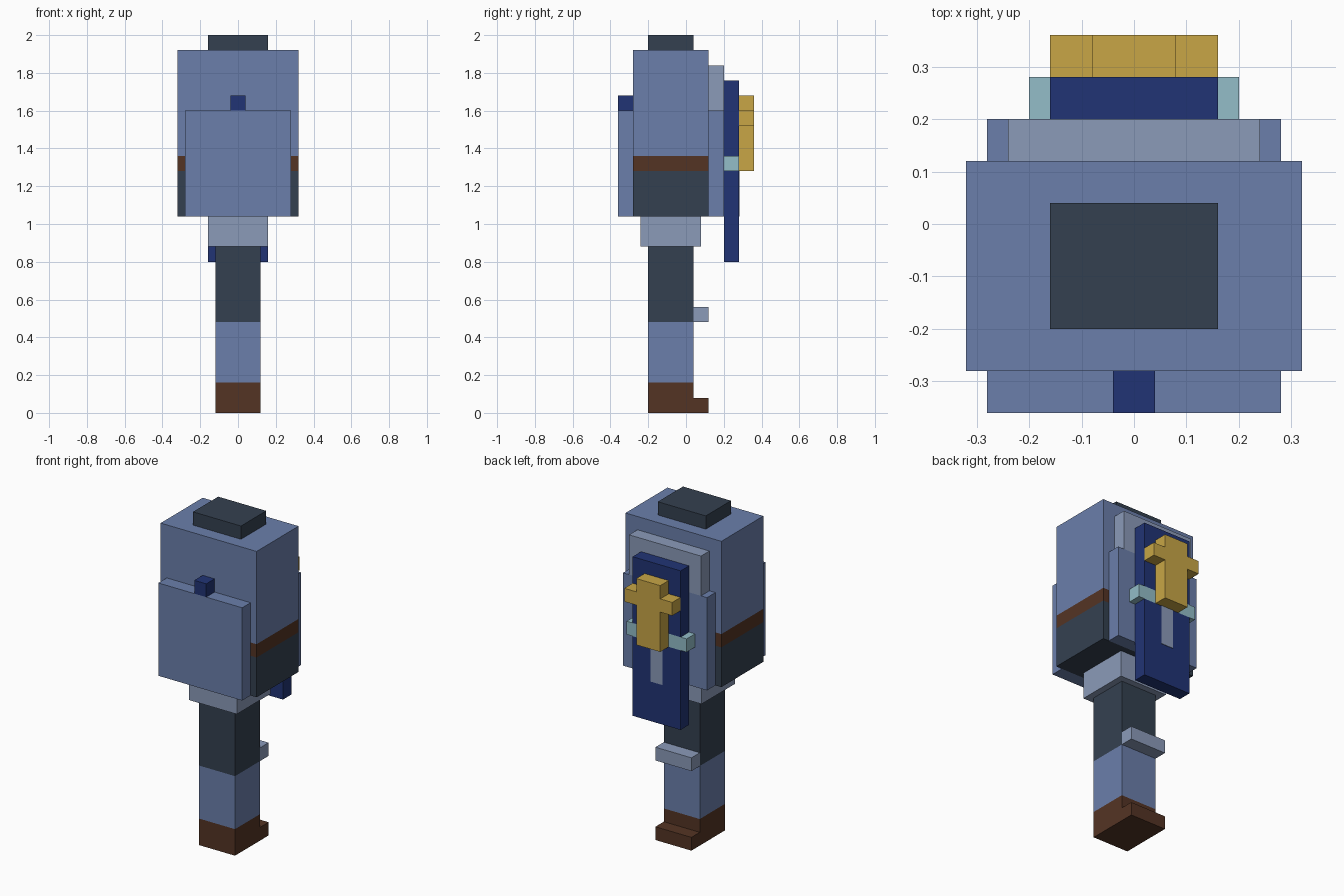
import bpy, bmesh
from mathutils import Vector

cube = bpy.data.objects.get("Cube")
if cube:
    bpy.data.objects.remove(cube, do_unlink=True)


def material(name, rgb):
    # 8-bit display colour to linear
    lin = [((c / 255 + 0.055) / 1.055) ** 2.4 for c in rgb] + [1]
    mat = bpy.data.materials.new(name)
    mat.use_nodes = True
    mat.diffuse_color = lin
    mat.node_tree.nodes["Principled BSDF"].inputs["Base Color"].default_value = lin
    return mat


BLUE = material("steel blue", (107, 127, 171))
PALE = material("pale blue grey", (139, 155, 185))
DARK = material("dark slate", (52, 64, 80))
BROWN = material("leather brown", (84, 52, 36))
NAVY = material("navy", (33, 52, 117))
GOLD = material("gold", (200, 166, 70))
TEAL = material("light teal", (147, 189, 200))


def finish(name, bm, mats):
    mesh = bpy.data.meshes.new(name)
    bmesh.ops.recalc_face_normals(bm, faces=bm.faces)
    bm.to_mesh(mesh)
    bm.free()
    for mat in mats:
        mesh.materials.append(mat)
    obj = bpy.data.objects.new(name, mesh)
    bpy.context.collection.objects.link(obj)
    return obj


def block(name, half_width, y, z, mats, cuts=()):
    """Box centred on x; cuts are heights where the next material begins."""
    bm = bmesh.new()
    bmesh.ops.create_cube(bm, size=1)
    size = Vector((2 * half_width, y[1] - y[0], z[1] - z[0]))
    mid = Vector((0, sum(y) / 2, sum(z) / 2))
    for v in bm.verts:
        v.co = v.co * size + mid
    for h in cuts:
        bmesh.ops.bisect_plane(bm, geom=bm.verts[:] + bm.edges[:] + bm.faces[:],
                               plane_co=(0, 0, h), plane_no=(0, 0, 1))
    for f in bm.faces:
        f.material_index = sum(f.calc_center_median().z > h for h in cuts)
    return finish(name, bm, mats)


# Leg with boot, shin and thigh bands
leg_y = (-0.2, 0.04)
block("leg", 0.12, leg_y, (0, 0.88), [BROWN, BLUE, DARK], (0.16, 0.48))
block("boot_toe", 0.12, (0.04, 0.12), (0, 0.08), [BROWN])
block("knee_plate", 0.12, (0.04, 0.12), (0.48, 0.56), [PALE])
block("hip", 0.16, (-0.24, 0.08), (0.88, 1.04), [PALE])

# Torso with belt, and the collar above it
block("torso", 0.32, (-0.28, 0.12), (1.04, 1.92), [DARK, BROWN, BLUE], (1.28, 1.36))
block("collar", 0.16, leg_y, (1.92, 2.0), [DARK])

# Front armour
front_y = (-0.36, -0.28)
block("front_plate", 0.28, front_y, (1.04, 1.6), [BLUE])
block("front_stud", 0.04, front_y, (1.6, 1.68), [NAVY])

# Rear armour
rear_y = (0.12, 0.2)
block("rear_plate", 0.28, rear_y, (1.04, 1.6), [BLUE])
block("rear_upper_plate", 0.24, rear_y, (1.6, 1.84), [PALE])

# Hanging cloth, split by its band
cloth_y = (0.2, 0.28)
block("cloth_lower", 0.16, cloth_y, (0.8, 1.28), [NAVY])
block("cloth_band", 0.2, cloth_y, (1.28, 1.36), [TEAL])
block("cloth_upper", 0.16, cloth_y, (1.36, 1.76), [NAVY])
block("cloth_stripe", 0.04, (0.28, 0.283), (1.04, 1.28), [PALE])

# Cross emblem, a mirrored outline pushed backwards
half = [(0.08, 1.28), (0.08, 1.52), (0.16, 1.52), (0.16, 1.6), (0.08, 1.6), (0.08, 1.68)]
outline = half + [(-x, z) for x, z in reversed(half)]
bm = bmesh.new()
face = bm.faces.new([bm.verts.new((x, 0.28, z)) for x, z in outline])
pushed = bmesh.ops.extrude_face_region(bm, geom=[face])["geom"]
for v in pushed:
    if isinstance(v, bmesh.types.BMVert):
        v.co.y = 0.36
finish("cross_emblem", bm, [GOLD])
